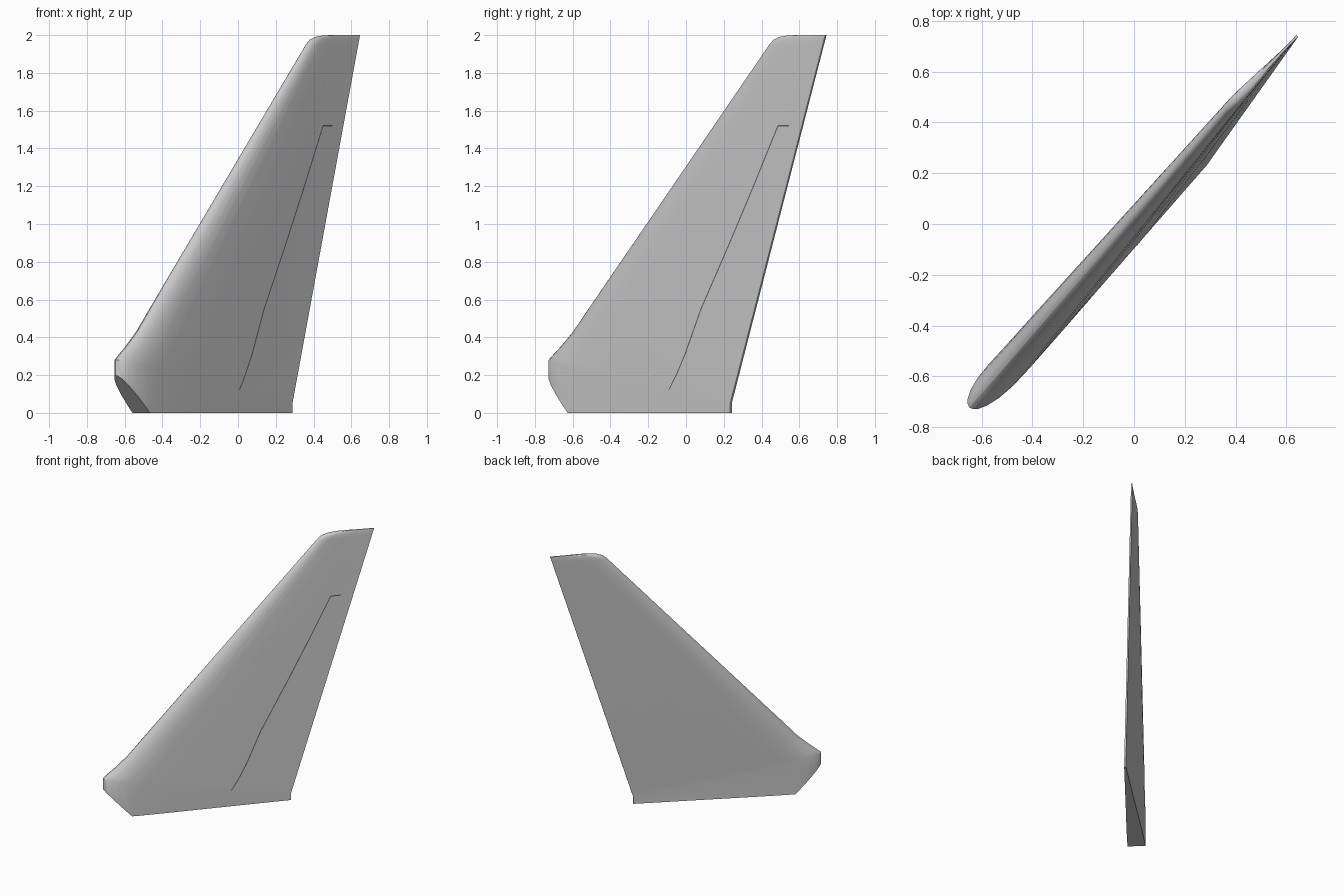
import bpy, bmesh, math
from mathutils import Vector

cube = bpy.data.objects.get("Cube")
if cube:
    bpy.data.objects.remove(cube, do_unlink=True)


def material(name, value):
    m = bpy.data.materials.new(name)
    m.use_nodes = True
    m.diffuse_color = (value, value, value, 1)
    m.node_tree.nodes["Principled BSDF"].inputs["Base Color"].default_value = (value, value, value, 1)
    return m


fin_grey = material("fin grey", 0.6)
seam_grey = material("seam dark grey", 0.12)

# Fin axes: chord runs diagonally, the blade leans slightly sideways
ANGLE = math.radians(46.3)
CHORD = Vector((math.cos(ANGLE), math.sin(ANGLE), 0))
SIDE = Vector((-math.sin(ANGLE), math.cos(ANGLE), 0))

# Airfoil half section: position along chord, relative half thickness
AIRFOIL = [(0, 0), (.004, .22), (.015, .45), (.04, .7), (.08, .9), (.13, 1),
           (.2, .98), (.35, .83), (.55, .6), (.8, .32), (1, .1)]
# Leading edge: height, chord position
LEADING = [(.28, -.97), (.31, -.935), (.35, -.885), (.43, -.797), (.55, -.69),
           (1.95, .572), (1.975, .6), (1.99, .64), (1.997, .69), (2, .76)]


def lerp(a, b, f):
    return a + (b - a) * f


def table(points, x):
    for (x0, y0), (x1, y1) in zip(points, points[1:]):
        if x <= x1:
            return lerp(y0, y1, (x - x0) / (x1 - x0))
    return points[-1][1]


def place(u, n, z):
    return CHORD * u + SIDE * (n - .043 + .045 * z) + Vector((0, 0, z))


def skin(z, s, side, lift=0.0):
    """Point on the blade skin; the lowest ring slopes down toward the tail."""
    tail_z = lerp(.05, z, min((z - .28) / .27, 1)) if z < .55 else z
    lead = table(LEADING, z)
    tail = lerp(.368, .979, (tail_z - .05) / 1.95)
    half = lerp(.064, .024, (z - .28) / 1.67)
    if z > 1.95:
        half *= lerp(.3, 1, math.sqrt(max(0, 1 - ((z - 1.95) / .05) ** 2)))
    t = max(half * table(AIRFOIL, s), .005 * s)
    return place(lerp(lead, tail, s), side * (t + lift), lerp(z, tail_z, s))


def mesh_object(name, bm, mat):
    bmesh.ops.recalc_face_normals(bm, faces=bm.faces)
    me = bpy.data.meshes.new(name)
    bm.to_mesh(me)
    bm.free()
    me.materials.append(mat)
    ob = bpy.data.objects.new(name, me)
    bpy.context.collection.objects.link(ob)
    return ob


# Blade: vertical root, then tapering rings up to the rounded tip
section = [(s, 1) for s, _ in AIRFOIL] + [(s, -1) for s, _ in AIRFOIL[:0:-1]]
bm = bmesh.new()
crease = [skin(.28, s, d) for s, d in section]
rings = [[Vector((p.x, p.y, 0)) for p in crease]]
rings += [[skin(z, s, d) for s, d in section] for z, _ in LEADING]
loops = [[bm.verts.new(p) for p in ring] for ring in rings]
for low, high in zip(loops, loops[1:]):
    for i in range(len(low)):
        j = (i + 1) % len(low)
        bm.faces.new((low[i], low[j], high[j], high[i]))
bm.faces.new(loops[0])
bm.faces.new(loops[-1])

# Slanted chin cut under the nose
cut = bmesh.ops.bisect_plane(bm, geom=bm.verts[:] + bm.edges[:] + bm.faces[:],
                             plane_co=place(-.775, 0, 0),
                             plane_no=-CHORD * .2 - Vector((0, 0, .195)),
                             clear_outer=True)
bmesh.ops.holes_fill(bm, edges=[e for e in bm.edges if e.is_boundary])
fin = mesh_object("fin_blade", bm, fin_grey)
bpy.context.view_layer.objects.active = fin
fin.select_set(True)
bpy.ops.object.shade_smooth_by_angle(angle=math.radians(28))
fin.select_set(False)

# Rudder seam: a narrow strip lying on the skin
knots = [.28, .31, .35, .43, .55, .9, 1.2, 1.52]
path = [(z, lerp(.68, .743, (z - .28) / 1.24)) for z in knots]
WIDTH = .004


def strip(bm, points, offset, side):
    rows = []
    for z, s in points:
        p = skin(z, s, side, .0015)
        rows.append((bm.verts.new(p - offset), bm.verts.new(p + offset)))
    for a, b in zip(rows, rows[1:]):
        bm.faces.new((a[0], a[1], b[1], b[0]))


bm = bmesh.new()
strip(bm, path, CHORD * WIDTH, -1)
strip(bm, [(1.52, .743), (1.52, .86)], Vector((0, 0, WIDTH)), -1)
mesh_object("rudder_seam", bm, seam_grey)
